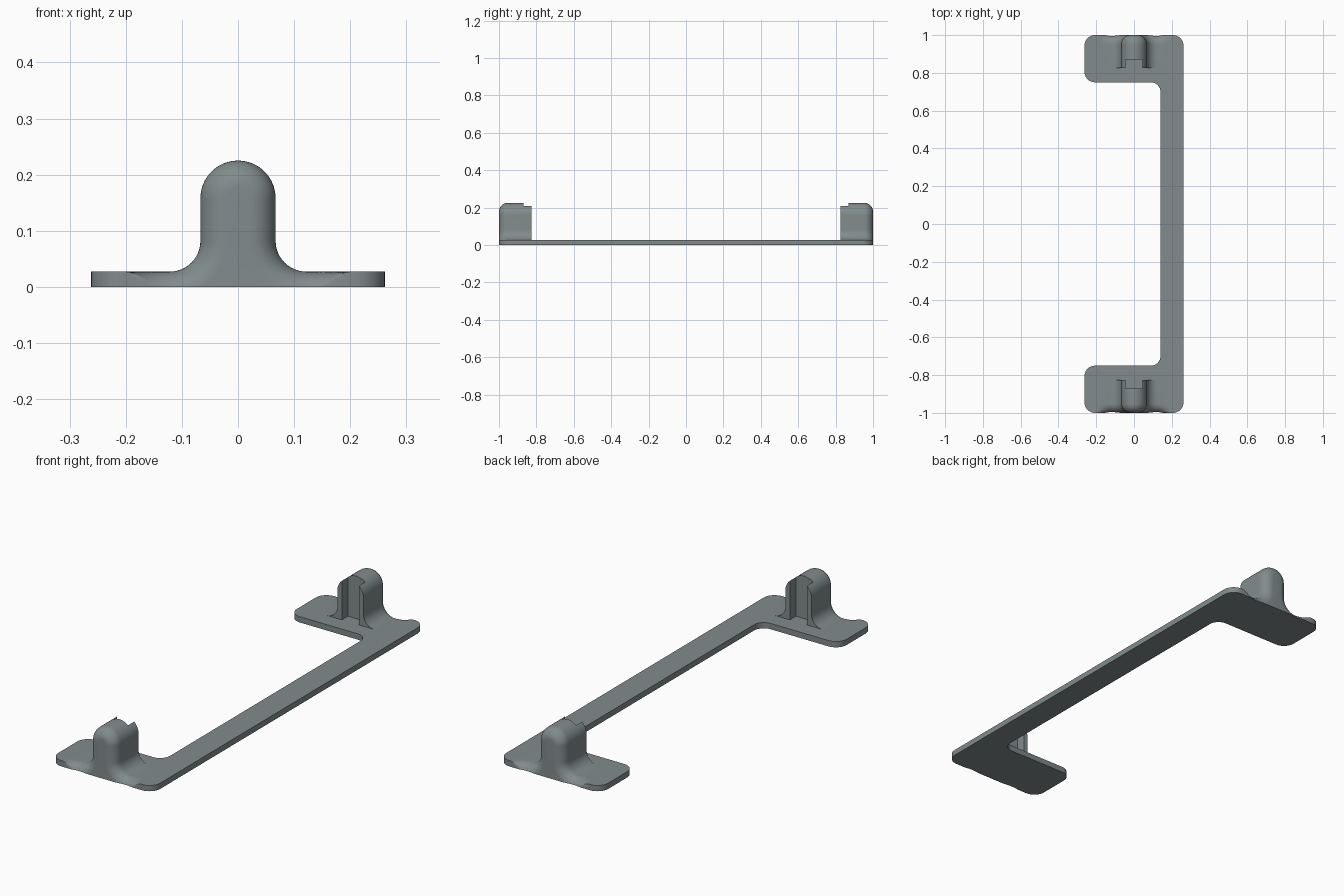
import bpy, bmesh, math
from mathutils import Vector

if "Cube" in bpy.data.objects:
    bpy.data.objects.remove(bpy.data.objects["Cube"])

PLATE = 0.027      # plate thickness
HALF = 0.067       # half width of the post
TOP = 0.225
FLARE = 0.055      # concave fillet where the post meets the plate
ROUND = 0.047      # rounding of the outer end of the post
FOOT = 0.2         # half width of the blended foot
INNER = 0.825      # inner end of the post

grey = bpy.data.materials.new("slate grey")
grey.diffuse_color = (0.22, 0.26, 0.265, 1)
grey.use_nodes = True
grey.node_tree.nodes["Principled BSDF"].inputs["Base Color"].default_value = grey.diffuse_color


def finish(bm, name):
    bmesh.ops.recalc_face_normals(bm, faces=bm.faces)
    mesh = bpy.data.meshes.new(name)
    bm.to_mesh(mesh)
    bm.free()
    mesh.materials.append(grey)
    ob = bpy.data.objects.new(name, mesh)
    bpy.context.collection.objects.link(ob)
    return ob


def activate(ob):
    bpy.ops.object.select_all(action='DESELECT')
    ob.select_set(True)
    bpy.context.view_layer.objects.active = ob


def rounded(points, steps=8):
    """Outline with each (x, y, radius) right-angle corner rounded."""
    out = []
    for i, (x, y, r) in enumerate(points):
        p = Vector((x, y))
        if r == 0:
            out.append(p)
            continue
        a = (Vector(points[i - 1][:2]) - p).normalized()
        b = (Vector(points[(i + 1) % len(points)][:2]) - p).normalized()
        for k in range(steps + 1):
            t = math.pi / 2 * k / steps
            out.append(p + r * (a * (1 - math.sin(t)) + b * (1 - math.cos(t))))
    return out


def box(bm, lo, hi):
    vs = bmesh.ops.create_cube(bm, size=1)['verts']
    for v in vs:
        v.co = [l + (c + 0.5) * (h - l) for l, h, c in zip(lo, hi, v.co)]


# C-shaped plate, with a notch at each end where the foot of the post fits
half = [(0.14, 0.75, 0.05), (-0.262, 0.75, 0.055), (-0.262, 1, 0.055),
        (-FOOT, 1, 0), (-FOOT, INNER, 0), (FOOT, INNER, 0), (FOOT, 1, 0),
        (0.262, 1, 0.055)]
outline = rounded(half + [(x, -y, r) for x, y, r in reversed(half)])
bm = bmesh.new()
face = bm.faces.new([bm.verts.new((p.x, p.y, 0)) for p in outline])
ext = bmesh.ops.extrude_face_region(bm, geom=[face])['geom']
bmesh.ops.translate(bm, vec=(0, 0, PLATE),
                    verts=[v for v in ext if isinstance(v, bmesh.types.BMVert)])
plate = finish(bm, "base_plate")
activate(plate)
bpy.ops.object.shade_smooth_by_angle(angle=math.radians(35))


def bell():
    """Right half of the post profile, foot to top: (point, normal, weight)."""
    edge = HALF + FLARE
    pts = []
    for k in range(12):                                   # flat foot
        t = k / 12
        pts.append((FOOT + (edge - FOOT) * t, PLATE, 0, 1, t * t * (3 - 2 * t)))
    for k in range(13):                                   # concave flare
        a = math.pi / 2 * k / 12
        s, c = math.sin(a), math.cos(a)
        pts.append((edge - FLARE * s, PLATE + FLARE * (1 - c), s, c, 1))
    for k in range(17):                                   # round top
        a = math.pi / 2 * k / 16
        s, c = math.sin(a), math.cos(a)
        pts.append((HALF * c, TOP - HALF + HALF * s, c, s, 1))
    return pts


right = bell()
profile = right + [(-x, z, -nx, nz, w) for x, z, nx, nz, w in reversed(right[:-1])]

for side, name in ((-1, "front_post"), (1, "back_post")):
    # Post lofted along y, shrinking towards its rounded outer end
    sections = [(INNER, 0)]
    for k in range(13):
        a = math.pi / 2 * k / 12
        sections.append((1 - ROUND + ROUND * math.sin(a), ROUND * (1 - math.cos(a))))
    bm = bmesh.new()
    rings = []
    for y, d in sections:
        ring = [(x - nx * d * w, z - nz * d * w) for x, z, nx, nz, w in profile]
        ring += [(-FOOT, -0.1), (FOOT, -0.1)]
        rings.append([bm.verts.new((x, side * y, z)) for x, z in ring])
    n = len(rings[0])
    for r0, r1 in zip(rings, rings[1:]):
        for i in range(n):
            j = (i + 1) % n
            bm.faces.new((r0[i], r0[j], r1[j], r1[i]))
    bm.faces.new(rings[0])
    bm.faces.new(rings[-1])
    post = finish(bm, name)

    # Cutter: slot in the inner face, and everything below the ground
    bm = bmesh.new()
    ys = sorted((side * 0.7, side * 0.87))
    box(bm, (-0.044, ys[0], PLATE), (0.044, ys[1], 0.4))
    box(bm, (-0.4, side - 0.4, -0.3), (0.4, side + 0.4, 0))
    cutter = finish(bm, name + "_cutter")
    cutter.hide_render = True
    mod = post.modifiers.new("cut", 'BOOLEAN')
    mod.operation, mod.solver, mod.object = 'DIFFERENCE', 'EXACT', cutter
    activate(post)
    bpy.ops.object.modifier_apply(modifier="cut")
    bpy.data.objects.remove(cutter)
    bpy.ops.object.shade_smooth_by_angle(angle=math.radians(35))
